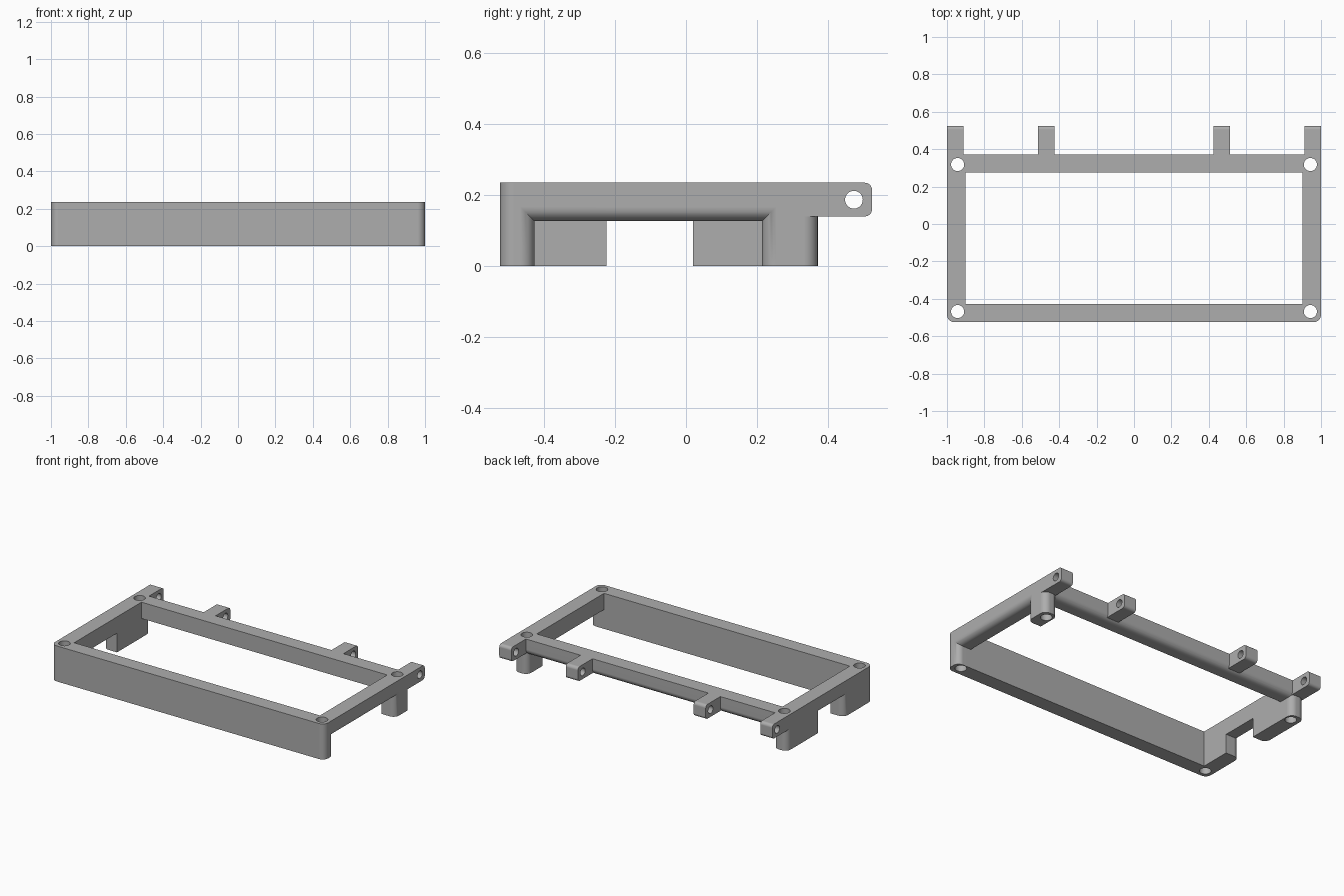
import bpy, bmesh
from math import sin, cos, pi, radians, sqrt
from mathutils import Vector

cube = bpy.data.objects.get("Cube")
if cube:
    bpy.data.objects.remove(cube, do_unlink=True)

HEIGHT, RAIL_Z = 0.235, 0.127        # frame height, underside of the rails
FRONT, BACK, TIP = -0.525, 0.372, 0.525
ROUND = 0.04                         # corner and opening-edge radius

grey = bpy.data.materials.new("grey plastic")
grey.use_nodes = True
COLOUR = (0.42, 0.42, 0.42, 1)
grey.diffuse_color = COLOUR
grey.node_tree.nodes["Principled BSDF"].inputs["Base Color"].default_value = COLOUR


def loft(name, sections):
    """Closed solid through matching rings of points."""
    bm = bmesh.new()
    rings = [[bm.verts.new(p) for p in ring] for ring in sections]
    for a, b in zip(rings, rings[1:]):
        for i in range(len(a)):
            j = (i + 1) % len(a)
            bm.faces.new((a[i], a[j], b[j], b[i]))
    bm.faces.new(rings[0])
    bm.faces.new(rings[-1])
    bmesh.ops.recalc_face_normals(bm, faces=bm.faces)
    mesh = bpy.data.meshes.new(name)
    bm.to_mesh(mesh)
    bm.free()
    mesh.materials.append(grey)
    obj = bpy.data.objects.new(name, mesh)
    bpy.context.collection.objects.link(obj)
    return obj


def rounded_rect(u0, u1, v0, v1, radii, steps=8):
    """Outline with one radius per corner, counter-clockwise from (u0, v0)."""
    pts = []
    corners = [(u0, v0, 1, 1), (u1, v0, -1, 1), (u1, v1, -1, -1), (u0, v1, 1, -1)]
    for k, ((u, v, su, sv), r) in enumerate(zip(corners, radii)):
        for s in range(steps + 1 if r else 1):
            a = pi + (k + s / steps) * pi / 2
            pts.append((u + r * (su + cos(a)), v + r * (sv + sin(a))))
    return pts


def rect(u0, u1, v0, v1):
    return rounded_rect(u0, u1, v0, v1, [0] * 4)


def circle(u, v, r, n=40):
    return [(u + r * cos(2 * pi * i / n), v + r * sin(2 * pi * i / n)) for i in range(n)]


def prism(name, outline, lo, hi, axis="z"):
    if axis == "z":
        return loft(name, [[(u, v, h) for u, v in outline] for h in (lo, hi)])
    return loft(name, [[(h, u, v) for u, v in outline] for h in (lo, hi)])


def opening(name, lo, hi, origin, along, outward, depth=0.15, steps=8):
    """Cutter for a low doorway whose outer edges flare into a rounded lip."""
    along, outward, up = Vector(along), Vector(outward), Vector((0, 0, 1))
    levels = [(-depth, 0)]
    for s in range(steps + 1):
        a = s / steps * pi / 2
        levels.append((ROUND * (sin(a) - 1), ROUND * (1 - cos(a))))
    levels.append((0.05, ROUND))
    return loft(name, [[along * u + up * v + outward * (origin + t)
                        for u, v in rect(lo - e, hi + e, -0.1, RAIL_Z + e)]
                       for t, e in levels])


def combine(body, tools, operation):
    """Apply a boolean with each tool, then discard the tools."""
    for tool in tools:
        mod = body.modifiers.new("join", "BOOLEAN")
        mod.operation, mod.object, mod.solver = operation, tool, "EXACT"
    graph = bpy.context.evaluated_depsgraph_get()
    mesh = bpy.data.meshes.new_from_object(body.evaluated_get(graph))
    body.modifiers.clear()
    body.data = mesh
    for tool in tools:
        bpy.data.objects.remove(tool, do_unlink=True)


# Main frame block, rounded at its vertical corners
frame = prism("mounting_frame", rounded_rect(-1, 1, FRONT, BACK, [ROUND] * 4), 0, HEIGHT)

# Central window and the openings that leave legs under three of the rails
combine(frame, [prism("window", rect(-0.9, 0.9, -0.428, 0.275), -0.1, 0.4)], "DIFFERENCE")
combine(frame, [
    opening("left_gap", -0.428, 0.215, 1, (0, 1, 0), (1, 0, 0)),
    opening("right_gap", -0.225, 0.02, 1, (0, 1, 0), (-1, 0, 0)),
    opening("back_gap", -0.9, 0.9, BACK, (1, 0, 0), (0, 1, 0)),
], "DIFFERENCE")

# Hinge lugs along the back rail
lug = rounded_rect(0.3, TIP, 0.14, HEIGHT, [0, 0.02, 0.02, 0])
combine(frame, [prism("lug", lug, x, x + 0.088, "x")
                for x in (-1, -0.512, 0.424, 0.912)], "UNION")

# Screw holes through the corners and the pin hole through the lugs
holes = [prism("screw_hole", circle(x, y, 0.035), -0.1, 0.4)
         for x in (-0.943, 0.943) for y in (-0.468, 0.318)]
holes.append(prism("pin_hole", circle(0.474, 0.187, 0.025), -1.2, 1.2, "x"))
combine(frame, holes, "DIFFERENCE")

# Smooth the rounded lips while keeping flat faces flat
bpy.ops.object.select_all(action="DESELECT")
frame.select_set(True)
bpy.context.view_layer.objects.active = frame
bpy.ops.object.shade_smooth_by_angle(angle=radians(30))
weighted = frame.modifiers.new("flat_faces", "WEIGHTED_NORMAL")
weighted.keep_sharp = True
